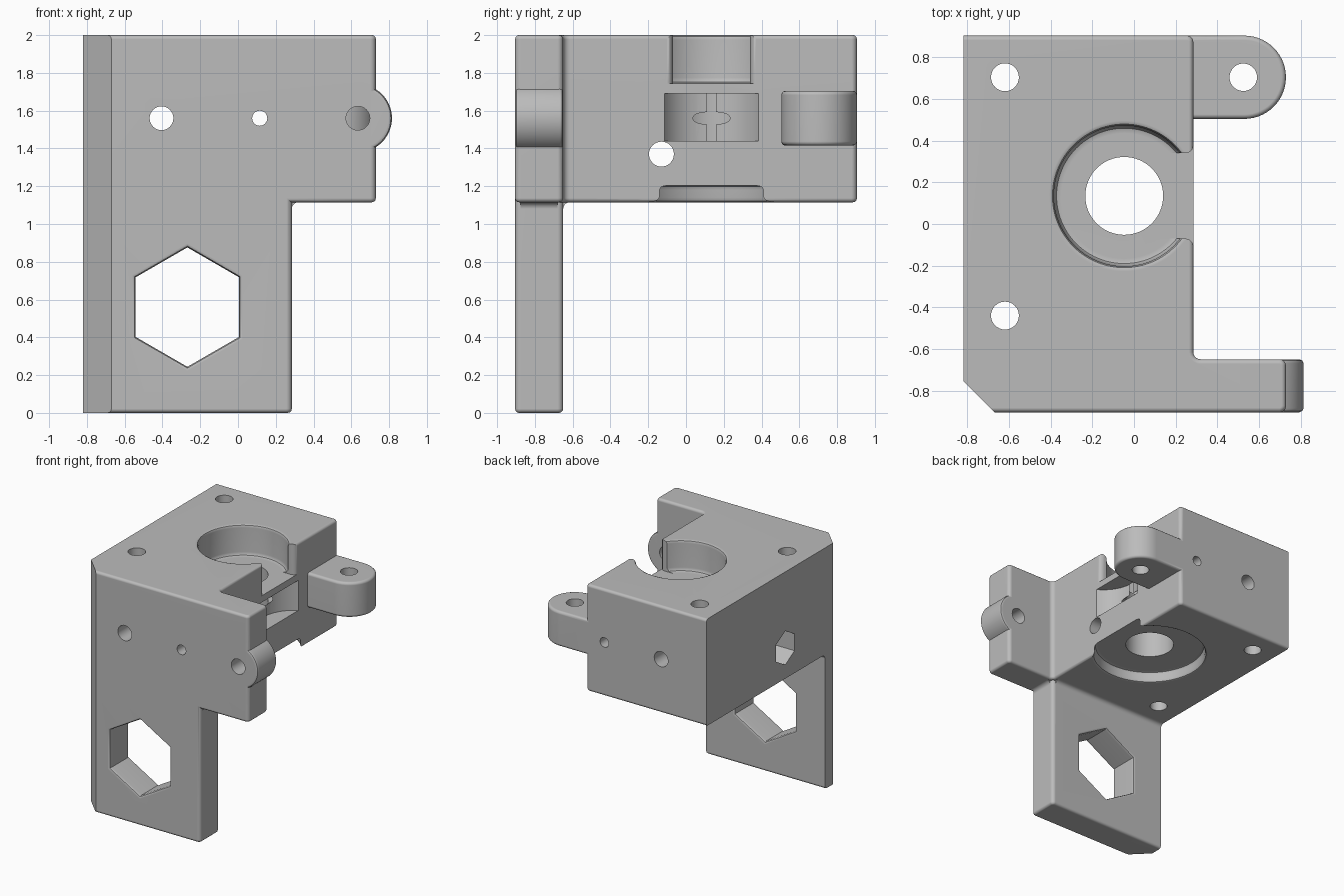
import bpy
import bmesh
from math import cos, sin, pi, radians
from mathutils import Vector

if "Cube" in bpy.data.objects:
    bpy.data.objects.remove(bpy.data.objects["Cube"], do_unlink=True)

# Single plastic grey
grey = bpy.data.materials.new("plain grey")
grey.use_nodes = True
grey.diffuse_color = (0.5, 0.5, 0.5, 1)
grey.node_tree.nodes["Principled BSDF"].inputs["Base Color"].default_value = (0.5, 0.5, 0.5, 1)


def place(axis, u, v, w):
    """Map profile coordinates (u, v) and depth w onto the chosen axis."""
    return {"x": (w, u, v), "y": (u, w, v), "z": (u, v, w)}[axis]


def finish(bm, name):
    bmesh.ops.recalc_face_normals(bm, faces=bm.faces)
    mesh = bpy.data.meshes.new(name)
    bm.to_mesh(mesh)
    bm.free()
    mesh.materials.append(grey)
    obj = bpy.data.objects.new(name, mesh)
    bpy.context.collection.objects.link(obj)
    return obj


def rounded(corners, steps=5):
    """Outline from (u, v, radius) corners, rounding those with a radius."""
    pts = []
    for i, (u, v, r) in enumerate(corners):
        p = Vector((u, v))
        if not r:
            pts.append(p)
            continue
        a = (Vector(corners[i - 1][:2]) - p).normalized()
        b = (Vector(corners[(i + 1) % len(corners)][:2]) - p).normalized()
        n = steps if r < 0.1 else 14
        for k in range(n + 1):
            t = k / n * pi / 2
            pts.append(p + a * r * (1 - sin(t)) + b * r * (1 - cos(t)))
    clean = [p for i, p in enumerate(pts) if (p - pts[i - 1]).length > 1e-4]
    return clean


def prism(name, corners, lo, hi, axis="z", bevel=0):
    pts = rounded(corners)
    bm = bmesh.new()
    rings = [[bm.verts.new(place(axis, p.x, p.y, w)) for p in pts] for w in (lo, hi)]
    for ring in rings:
        bm.faces.new(ring)
    for i in range(len(pts)):
        bm.faces.new((rings[0][i - 1], rings[0][i], rings[1][i], rings[1][i - 1]))
    bmesh.ops.recalc_face_normals(bm, faces=bm.faces)
    if bevel:
        # Round the rims, leaving the left side and the corner chamfer sharp
        rims = [e for e in bm.edges
                if abs(e.verts[0].co.z - e.verts[1].co.z) < 1e-5
                and (e.verts[0].co.x + e.verts[1].co.x) / 2 > -0.7]
        bmesh.ops.bevel(bm, geom=rims, offset=bevel, segments=3, profile=0.5,
                        affect="EDGES", clamp_overlap=False)
    return finish(bm, name)


def lathe(name, centre, profile, axis="z", sides=64):
    """Stack of rings (radius, depth) around an axis, capped at both ends."""
    bm = bmesh.new()
    rings = []
    for r, w in profile:
        rings.append([bm.verts.new(place(axis, centre[0] + r * cos(pi / 2 + 2 * pi * k / sides),
                                         centre[1] + r * sin(pi / 2 + 2 * pi * k / sides), w))
                      for k in range(sides)])
    bm.faces.new(rings[0])
    bm.faces.new(rings[-1])
    for low, high in zip(rings, rings[1:]):
        for k in range(sides):
            bm.faces.new((low[k - 1], low[k], high[k], high[k - 1]))
    return finish(bm, name)


def combine(body, tool, operation):
    mod = body.modifiers.new(tool.name, "BOOLEAN")
    mod.operation = operation
    mod.solver = "EXACT"
    mod.object = tool
    bpy.context.view_layer.objects.active = body
    bpy.ops.object.modifier_apply(modifier=mod.name)
    bpy.data.objects.remove(tool, do_unlink=True)


L, R, ARM = -0.82, 0.285, 0.73          # left side, block side, arm end
F, P, B = -0.905, -0.65, 0.905          # front, plate back, block back
UNDER, TOP = 1.115, 2.0
CHAMFER = [(L, -0.755, 0), (-0.67, F, 0)]

# Upper block with the front arm
body = prism("mount_bracket", CHAMFER + [(ARM, F, 0.03), (ARM, P, 0.03), (R, P, 0.035),
                                         (R, B, 0.03), (L, B, 0)], UNDER, TOP, bevel=0.022)

# Lower front plate, side lug and hinge boss
adds = [
    prism("front_plate", CHAMFER + [(R, F, 0.03), (R, P, 0.03), (L, P, 0)], 0, 1.3, bevel=0.022),
    prism("side_lug", [(0.2, 0.505, 0), (ARM, 0.505, 0.2), (ARM, B, 0.2), (0.2, B, 0)],
          1.415, 1.705, bevel=0.022),
    lathe("arm_boss", (0.635, 1.56), [(0.16, F), (0.174, F + 0.007), (0.18, F + 0.02),
                                      (0.18, P - 0.02), (0.174, P - 0.007), (0.16, P)], "y"),
]


# Fillets under the block, behind the plate and beside it
def fillet(name, a, b, lo, hi, axis, r=0.035):
    return prism(name, [(a - 0.02, b + 0.02, 0), (a - 0.02, b - r, 0), (a, b - r, 0), (a, b, r),
                        (a + r, b, 0), (a + r, b + 0.03, 0)], lo, hi, axis)


adds += [fillet("plate_fillet", P, UNDER, L, R - 0.03, "x"),
         fillet("arm_fillet", R, UNDER, F + 0.03, P - 0.03, "y")]
for part in adds:
    combine(body, part, "UNION")

# Bearing seats, bore and side opening
C = (-0.047, 0.135)
cy = C[1]
side = [(0.1, 0.205), (0.25, 0.205), (0.268, 0.211), (0.28, 0.223), (0.286, 0.24), (0.5, 0.24)]
cuts = [
    lathe("top_seat", C, [(0.3, 1.745), (0.325, 1.753), (0.338, 1.775), (0.338, 1.975),
                          (0.345, 1.992), (0.362, TOP), (0.362, 2.1)], sides=96),
    prism("seat_opening", [(x, cy - h, 0) for x, h in side]
          + [(x, cy + h, 0) for x, h in reversed(side)], 1.745, 2.1),
    lathe("bottom_seat", C, [(0.455, 1.0), (0.455, UNDER), (0.44, 1.122), (0.432, 1.14),
                             (0.432, 1.18), (0.425, 1.198), (0.405, 1.205)], sides=96),
    lathe("centre_bore", C, [(0.187, 1.0), (0.187, 2.1)]),
    lathe("side_window", (0.422, cy), [(0.285, 1.44), (0.285, 1.69)]),
    # Large hexagonal opening with softened rims
    lathe("plate_hexagon", (-0.268, 0.56), [(0.338, F - 0.1), (0.338, F), (0.323, F + 0.007),
                                            (0.316, F + 0.025), (0.316, P - 0.025),
                                            (0.323, P - 0.007), (0.338, P), (0.338, P + 0.1)],
          "y", 6),
    # Nut trap on the left-hand wall
    lathe("nut_trap", (-0.13, 1.37), [(0.14, -1.0), (0.14, -0.57)], "x", 6),
]

# Screw holes: axis, centre, radius, start, end
for axis, centre, r, lo, hi in [
        ("z", (-0.62, 0.705), 0.067, 1, 2.1), ("z", (-0.62, -0.44), 0.067, 1, 2.1),
        ("z", (0.525, 0.705), 0.066, 1.3, 1.8), ("y", (-0.405, 1.56), 0.063, -1, 1),
        ("y", (0.115, 1.56), 0.04, -1, 1), ("y", (0.635, 1.56), 0.063, -1, -0.5),
        ("x", (-0.13, 1.37), 0.066, -1, 0.4)]:
    cuts.append(lathe("screw_hole", centre, [(r, lo), (r, hi)], axis, 32))
for tool in cuts:
    combine(body, tool, "DIFFERENCE")

# Smooth rounds, crisp edges
bpy.ops.object.select_all(action="DESELECT")
body.select_set(True)
bpy.context.view_layer.objects.active = body
bpy.ops.object.shade_smooth_by_angle(angle=radians(35))
normals = body.modifiers.new("even_normals", "WEIGHTED_NORMAL")
normals.keep_sharp = True
